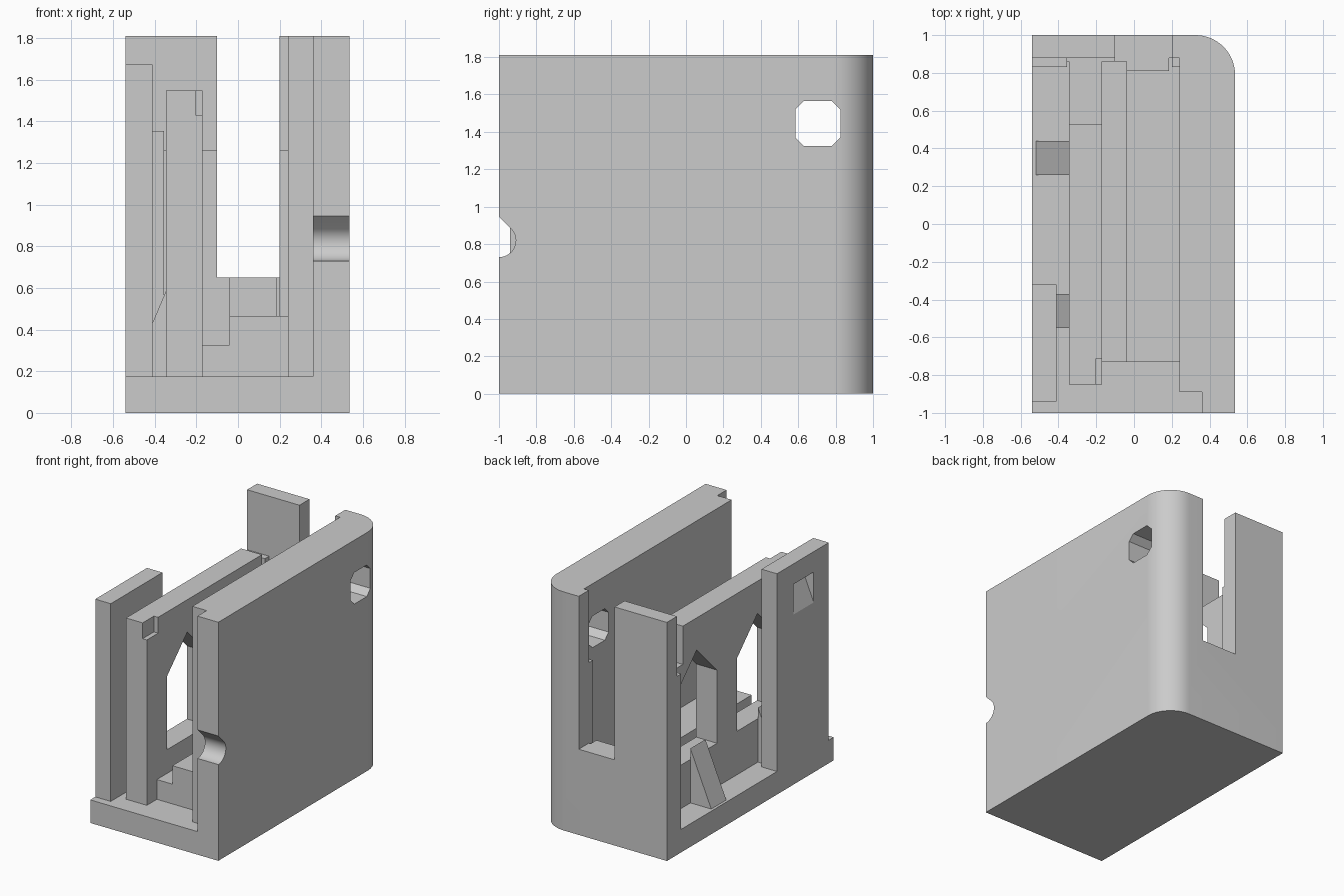
import bpy
import math

cube = bpy.data.objects.get("Cube")
if cube:
    bpy.data.objects.remove(cube, do_unlink=True)

grey = bpy.data.materials.new("plain grey")
grey.use_nodes = True
GREY = (0.6, 0.6, 0.6, 1)
grey.diffuse_color = GREY
grey.node_tree.nodes["Principled BSDF"].inputs["Base Color"].default_value = GREY


def prism(name, profile, low, high, axis="z"):
    """Extrude a 2D profile along an axis: (y, z) for x, (x, z) for y, (x, y) for z."""
    place = {"x": lambda p, t: (t, p[0], p[1]),
             "y": lambda p, t: (p[0], t, p[1]),
             "z": lambda p, t: (p[0], p[1], t)}[axis]
    n = len(profile)
    verts = [place(p, t) for t in (low, high) for p in profile]
    faces = [tuple(range(n)), tuple(range(n, 2 * n))]
    faces += [(i, (i + 1) % n, n + (i + 1) % n, n + i) for i in range(n)]
    mesh = bpy.data.meshes.new(name)
    mesh.from_pydata(verts, [], faces)
    mesh.materials.append(grey)
    obj = bpy.data.objects.new(name, mesh)
    bpy.context.collection.objects.link(obj)
    bpy.ops.object.select_all(action="DESELECT")
    obj.select_set(True)
    bpy.context.view_layer.objects.active = obj
    bpy.ops.object.mode_set(mode="EDIT")
    bpy.ops.mesh.select_all(action="SELECT")
    bpy.ops.mesh.normals_make_consistent(inside=False)
    bpy.ops.object.mode_set(mode="OBJECT")
    return obj


def box(name, x, y, z):
    rect = [(x[0], y[0]), (x[1], y[0]), (x[1], y[1]), (x[0], y[1])]
    return prism(name, rect, *z)


def cut(target, *cutters):
    """Subtract the cutters and remove them."""
    bpy.context.view_layer.objects.active = target
    for cutter in cutters:
        mod = target.modifiers.new("cut", "BOOLEAN")
        mod.operation, mod.solver, mod.object = "DIFFERENCE", "EXACT", cutter
        bpy.ops.object.modifier_apply(modifier=mod.name)
        bpy.data.objects.remove(cutter, do_unlink=True)


def smooth(obj):
    bpy.ops.object.select_all(action="DESELECT")
    obj.select_set(True)
    bpy.context.view_layer.objects.active = obj
    bpy.ops.object.shade_smooth_by_angle(angle=math.radians(30))


def arc(cx, cy, r, start, end, steps):
    angles = [math.radians(start + (end - start) * i / steps) for i in range(steps + 1)]
    return [(cx + r * math.cos(a), cy + r * math.sin(a)) for a in angles]


L, R, FLOOR, TOP = -0.54, 0.535, 0.175, 1.81
corner = arc(R - 0.21, 0.79, 0.21, 0, 90, 16)

# Base slab with one rounded corner
base = prism("base", [(L, -1), (R, -1)] + corner + [(L, 1)], 0, FLOOR)
smooth(base)

# Side and back wall in one piece
shell = prism("outer_wall", [(0.36, -1), (R, -1)] + corner
              + [(L, 1), (L, 0.88), (0.24, 0.88), (0.24, -0.89), (0.36, -0.89)],
              FLOOR, TOP)
c = 0.045
y0, y1, z0, z1 = 0.585, 0.825, 1.325, 1.565
octagon = [(y0 + c, z0), (y1 - c, z0), (y1, z0 + c), (y1, z1 - c),
           (y1 - c, z1), (y0 + c, z1), (y0, z1 - c), (y0, z0 + c)]
teardrop = arc(-1, 0.82, 0.09, -90, 45, 18) + [(-1, 0.947), (-1.1, 0.947), (-1.1, 0.73)]
cut(shell,
    box("back_slot_cutter", (-0.1, 0.2), (0.7, 1.1), (0.65, 2)),
    prism("side_hole_cutter", octagon, 0.1, 0.7, "x"),
    prism("front_notch_cutter", teardrop, 0.3, 0.7, "x"))
smooth(shell)

# Inner partition with two pointed windows and a corner notch
partition = prism("inner_partition",
                  [(-0.85, FLOOR), (0.86, FLOOR), (0.86, 1.26), (0.53, 1.26),
                   (0.53, 1.55), (-0.85, 1.55)], -0.345, -0.17, "x")
windows = []
for mid in (-0.365, 0.365):
    h = 0.245
    house = [(mid - h, 0.505), (mid + h, 0.505), (mid + h, 1.06),
             (mid, 1.305), (mid - h, 1.06)]
    windows.append(prism("window_cutter", house, -0.5, 0, "x"))
cut(partition, *windows,
    box("corner_cutter", (-0.205, 0), (-1, -0.715), (1.43, 1.7)))

# Front post with a sloped catch pocket
post = box("front_post", (L, -0.41), (-0.94, -0.32), (FLOOR, 1.675))
pocket = [(L - 0.042, 1.19), (L + 0.097, 1.52), (L - 0.042, 1.52)]
cut(post, prism("pocket_cutter", pocket, -0.76, -0.515, "y"))

# Sloped braces leaning on the partition
for name, y in (("front_brace", -0.55), ("rear_brace", 0.26)):
    prism(name, [(-0.52, FLOOR), (-0.345, FLOOR), (-0.345, 0.588)], y, y + 0.18, "y")

# Stepped bed between the partition and the side wall
box("low_step", (-0.17, -0.04), (-0.73, 0.86), (FLOOR, 0.325))
box("high_step", (-0.04, 0.24), (-0.73, 0.88), (FLOOR, 0.465))

# Ledges along the inside of the back wall
box("back_stop", (-0.04, 0.185), (0.81, 0.88), (0.465, 0.65))
box("slot_ledge", (-0.17, -0.04), (0.86, 0.88), (FLOOR, 0.65))
box("slot_side_ledge", (-0.17, -0.1), (0.86, 0.88), (0.65, 1.26))
box("partition_ledge", (-0.355, -0.17), (0.86, 0.88), (FLOOR, 1.26))
box("outer_ledge", (L, -0.355), (0.83, 0.88), (FLOOR, 1.355))
box("right_ledge", (0.2, 0.24), (0.83, 0.88), (0.465, 1.26))
